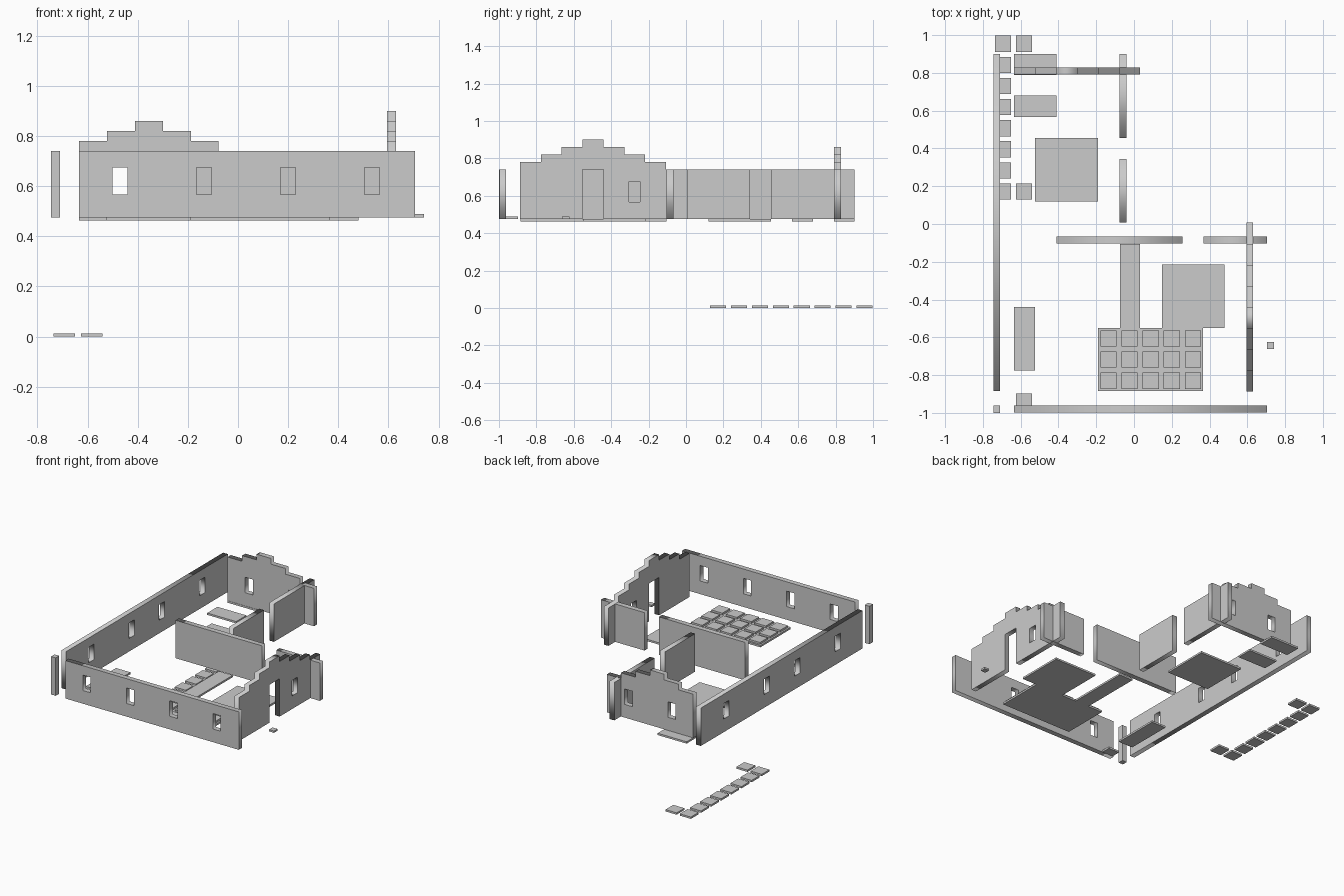
import bpy
from math import pi
from mathutils import Matrix

if "Cube" in bpy.data.objects:
    bpy.data.objects.remove(bpy.data.objects["Cube"])

C = 2 / 17.9            # plan grid cell
T = 0.036               # wall thickness
Z0, Z1 = 0.475, 0.74    # wall base and top
WIN = (0.567, 0.675)    # window sill and head


def box(name, x0, x1, y0, y1, z0, z1):
    v = [(x, y, z) for z in (z0, z1) for x, y in ((x0, y0), (x1, y0), (x1, y1), (x0, y1))]
    f = [(3, 2, 1, 0), (4, 5, 6, 7)] + [(i, (i + 1) % 4, (i + 1) % 4 + 4, i + 4) for i in range(4)]
    me = bpy.data.meshes.new(name)
    me.from_pydata(v, [], f)
    ob = bpy.data.objects.new(name, me)
    bpy.context.collection.objects.link(ob)
    return ob


def wall(name, axis, start, end, pos, steps=(), windows=(), door=None):
    """Upright wall along x or y: stepped outline with holes, extruded to thickness T.
    steps: (position where the height changes, new height)"""
    out = [(start, Z0)]
    if door:
        a, b = door
        out += [(a, Z0), (a, Z1), (b, Z1), (b, Z0)]
    out.append((end, Z0))
    top, h = [], Z1
    for p, nh in steps:
        if p > start:
            top.append((p, h))
        top.append((p, nh))
        h = nh
    if not steps or steps[0][0] > start:
        top.insert(0, (start, Z1))
    top.append((end, h))
    loops = [out + top[::-1]]
    for w in windows:
        loops.append([(w - .03, WIN[0]), (w - .03, WIN[1]), (w + .03, WIN[1]), (w + .03, WIN[0])])
    cu = bpy.data.curves.new(name, 'CURVE')
    cu.dimensions, cu.fill_mode, cu.extrude = '2D', 'BOTH', T / 2
    for lp in loops:
        s = cu.splines.new('POLY')
        s.points.add(len(lp) - 1)
        for p, (u, z) in zip(s.points, lp):
            p.co = (u, z, 0, 1)
        s.use_cyclic_u = True
    tmp = bpy.data.objects.new(name, cu)
    bpy.context.collection.objects.link(tmp)
    bpy.context.view_layer.update()
    dg = bpy.context.evaluated_depsgraph_get()
    me = bpy.data.meshes.new_from_object(tmp.evaluated_get(dg))
    bpy.data.objects.remove(tmp)
    m = Matrix.Rotation(pi / 2, 4, 'X')
    if axis == 'y':
        m = Matrix.Translation((pos, 0, 0)) @ Matrix.Rotation(pi / 2, 4, 'Z') @ m
    else:
        m = Matrix.Translation((0, pos, 0)) @ m
    me.transform(m)
    me.name = name
    bpy.context.collection.objects.link(bpy.data.objects.new(name, me))


# outer walls
wall("front_wall", 'x', -.635, .705, -.98, windows=(-.47, -.135, .2, .535))
wall("left_wall", 'y', -.885, .9, -.727, windows=(-.61, -.163, .172, .619))
wall("right_gable", 'y', -.888, .007, .613,
     steps=[(-.888, .78), (-.776, .82), (-.665, .86), (-.553, .9), (-.441, .86),
            (-.33, .82), (-.218, .78), (-.106, Z1)],
     windows=(-.275,), door=(-.553, -.441))
wall("back_gable", 'x', -.635, .033, .81,
     steps=[(-.635, .78), (-.523, .82), (-.411, .86), (-.3, .82), (-.188, .78), (-.077, Z1)],
     windows=(-.47, -.135))
box("corner_post", -.745, -.709, -1, -.962, Z0, Z1)

# inner walls
wall("inner_wall_long", 'x', -.411, .257, -.085)
wall("inner_wall_right", 'x', .368, .705, -.085)
wall("inner_wall_mid", 'y', .007, .343, -.058)
wall("inner_wall_back", 'y', .455, .9, -.058)

# thin floor slabs
for name, x0, x1, y0, y1 in (
        ("floor_main", -.19, .366, -.885, -.55), ("floor_hall", -.075, .033, -.55, -.105),
        ("floor_side", .147, .48, -.55, -.215), ("floor_back_room", -.523, -.19, .12, .455),
        ("mat_left", -.635, -.523, -.775, -.44), ("mat_back", -.635, -.411, .567, .68),
        ("doormat", -.635, -.411, .79, .9)):
    box(name, x0, x1, y0, y1, .462, Z0)


def tile(name, cx, cy, z, h=.013, r=.043):
    box(name, cx - r, cx + r, cy - r, cy + r, z, z + h)


# raised tiles on the main floor, loose tile and door step
for i in range(5):
    for j in range(3):
        tile("floor_tile", -.135 + i * C, -.606 - j * C, Z0)
tile("front_tile", -.583, -.941, Z0)
tile("door_step", .723, -.643, Z0, r=.019)

# path tiles on the ground
for k in range(8):
    tile("path_tile", -.693, .172 + k * C, 0)
for k in (0, 7):
    tile("path_end_tile", -.583, .172 + k * C, 0)
